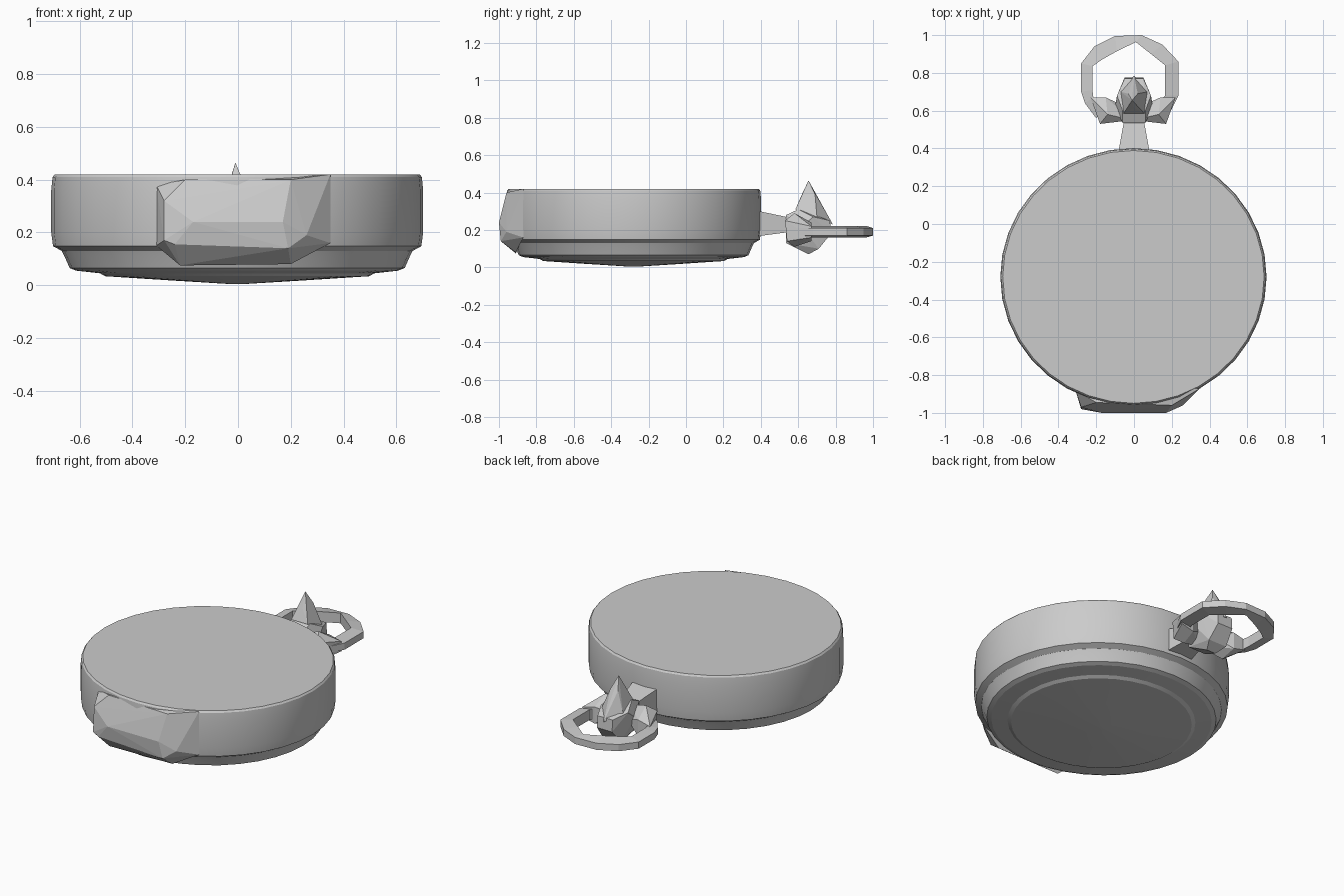
import bpy, bmesh, math


def finish(name, bm, smooth=None):
    bmesh.ops.recalc_face_normals(bm, faces=bm.faces[:])
    me = bpy.data.meshes.new(name)
    bm.to_mesh(me)
    bm.free()
    ob = bpy.data.objects.new(name, me)
    bpy.context.collection.objects.link(ob)
    if smooth:
        bpy.ops.object.select_all(action='DESELECT')
        ob.select_set(True)
        bpy.context.view_layer.objects.active = ob
        bpy.ops.object.shade_smooth_by_angle(angle=math.radians(smooth))
    return ob


def lathe(name, profile, center, squash, n):
    """Spin (radius, z) points about a vertical axis; ends are capped."""
    bm = bmesh.new()
    rings = []
    for r, z in profile:
        rings.append([bm.verts.new((center[0] + r * math.cos(math.tau * i / n),
                                    center[1] + r * squash * math.sin(math.tau * i / n), z))
                      for i in range(n)])
    for a, b in zip(rings, rings[1:]):
        for i in range(n):
            j = (i + 1) % n
            bm.faces.new((a[i], a[j], b[j], b[i]))
    bm.faces.new(rings[0])
    bm.faces.new(rings[-1])
    return finish(name, bm, 15)


def hull(name, pts):
    """Faceted convex lump around a few points."""
    bm = bmesh.new()
    for p in pts:
        bm.verts.new(p)
    res = bmesh.ops.convex_hull(bm, input=bm.verts[:])
    junk = [g for g in res["geom_interior"] if isinstance(g, bmesh.types.BMVert)]
    bmesh.ops.delete(bm, geom=junk, context='VERTS')
    return finish(name, bm)


# Watch case: flat lid, upright wall, chamfer and shallow domed back
lathe("case", [(0.02, 0.004), (0.25, 0.018), (0.50, 0.034), (0.52, 0.045), (0.61, 0.055),
               (0.635, 0.065), (0.655, 0.11), (0.665, 0.13), (0.698, 0.148), (0.705, 0.20),
               (0.705, 0.36), (0.70, 0.41), (0.692, 0.42)],
      (-0.003, -0.28), 0.967, 36)

# Faceted latch bulging from the front of the wall
hull("front_latch", [
    (-0.28, -0.97, 0.32), (-0.28, -0.98, 0.17), (-0.17, -1.0, 0.24), (0.17, -1.0, 0.24),
    (0.19, -0.99, 0.14), (-0.24, -0.985, 0.155), (0.20, -0.96, 0.40), (-0.20, -0.945, 0.40),
    (-0.31, -0.88, 0.38), (0.35, -0.87, 0.42), (0.35, -0.87, 0.16), (0.26, -0.96, 0.19),
    (-0.31, -0.88, 0.15), (0.2, -0.91, 0.08), (-0.22, -0.91, 0.075)])

# Tapered neck
hull("neck", [(sx * x, y, z) for sx in (-1, 1)
              for x, y, z in ((0.085, 0.37, 0.165), (0.085, 0.37, 0.305),
                              (0.05, 0.56, 0.19), (0.05, 0.56, 0.265))])

# Crown: faceted lump with a pointed top
hull("crown_body", [(sx * x, y, z) for sx in (-1, 1)
                    for x, y, z in ((0.10, 0.62, 0.22), (0.06, 0.535, 0.28), (0.06, 0.535, 0.13),
                                    (0.09, 0.68, 0.27), (0.05, 0.77, 0.25), (0.05, 0.775, 0.18),
                                    (0.06, 0.71, 0.10), (0.03, 0.655, 0.07), (0.06, 0.60, 0.31))])
hull("crown_tip", [(-0.01, 0.655, 0.465), (-0.055, 0.585, 0.31), (0.055, 0.585, 0.31),
                   (-0.07, 0.70, 0.27), (0.07, 0.70, 0.27), (0.0, 0.785, 0.23),
                   (-0.03, 0.69, 0.39), (0.02, 0.69, 0.39), (0.0, 0.615, 0.38)])

# Lugs joining the crown to the bow
for side, s, dx in (("left", -1, -0.01), ("right", 1, 0.0)):
    hull(side + "_lug", [(s * x + dx, y, z) for x, y, z in (
        (0.0, 0.55, 0.25), (0.0, 0.55, 0.15), (0.03, 0.62, 0.20), (0.17, 0.53, 0.25),
        (0.17, 0.54, 0.14), (0.13, 0.58, 0.29), (0.13, 0.58, 0.11), (0.22, 0.67, 0.22),
        (0.22, 0.67, 0.16), (0.14, 0.67, 0.24), (0.14, 0.67, 0.14))])

# Bow: flat open ring, outer and inner outlines bridged into a band
outer = [(-0.20, 0.56), (-0.26, 0.64), (-0.28, 0.70), (-0.28, 0.85), (-0.21, 0.94), (-0.10, 0.995),
         (0.04, 1.0), (0.15, 0.95), (0.235, 0.86), (0.235, 0.68), (0.17, 0.55)]
inner = [(-0.14, 0.63), (-0.215, 0.67), (-0.22, 0.71), (-0.22, 0.835), (-0.17, 0.87), (-0.09, 0.915),
         (0.01, 0.963), (0.09, 0.90), (0.165, 0.84), (0.165, 0.68), (0.12, 0.63)]
bm = bmesh.new()
sections = [[bm.verts.new((p[0], p[1], z)) for p, z in
             ((o, 0.17), (o, 0.21), (i, 0.222), (i, 0.16))] for o, i in zip(outer, inner)]
for a, b in zip(sections, sections[1:]):
    for k in range(4):
        m = (k + 1) % 4
        bm.faces.new((a[k], a[m], b[m], b[k]))
bm.faces.new(sections[0])
bm.faces.new(sections[-1])
finish("bow_ring", bm)
